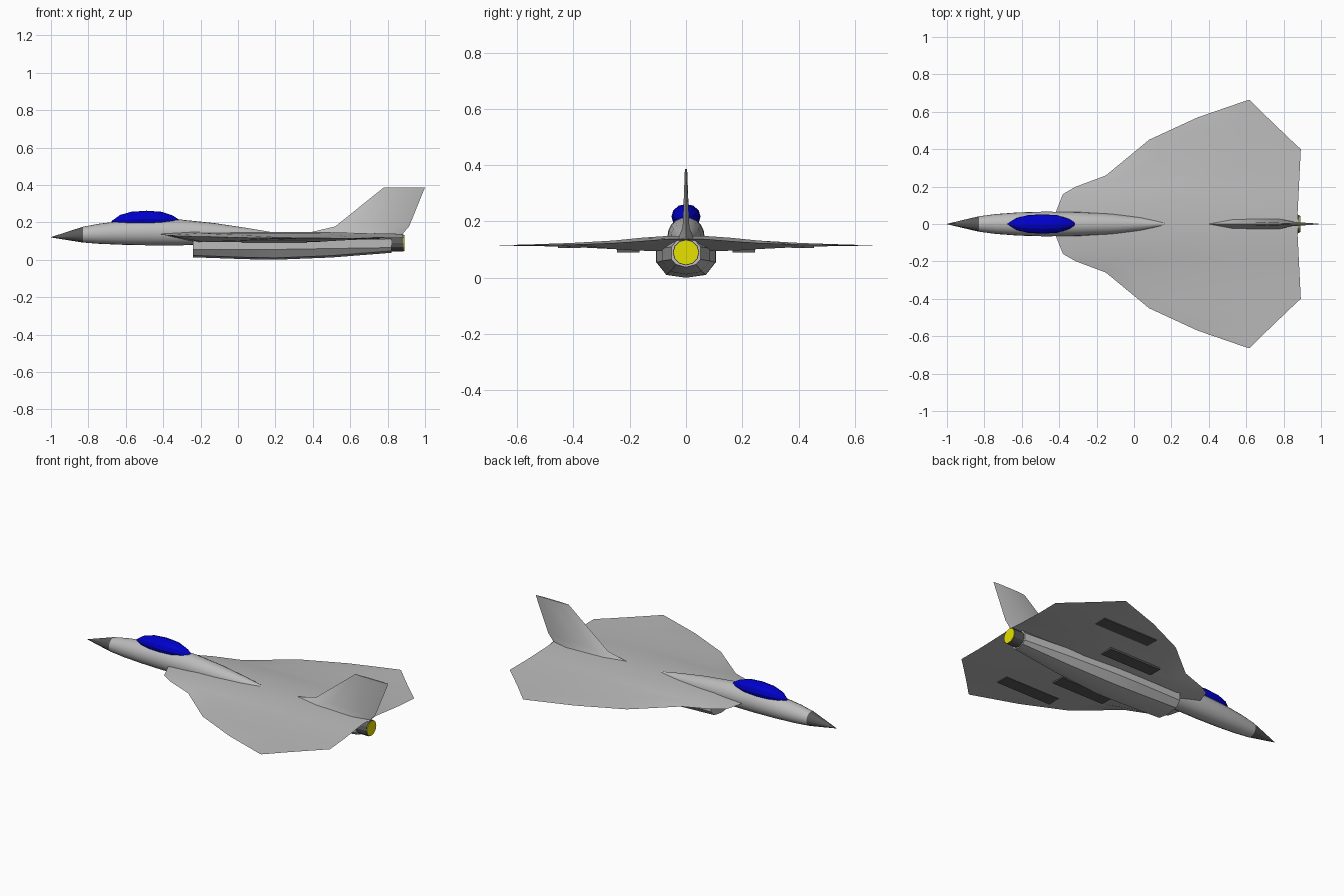
import bpy, bmesh, math

cube = bpy.data.objects.get("Cube")
if cube:
    bpy.data.objects.remove(cube, do_unlink=True)


def material(name, r, g, b):
    m = bpy.data.materials.new(name)
    m.use_nodes = True
    m.diffuse_color = (r, g, b, 1)
    m.node_tree.nodes["Principled BSDF"].inputs["Base Color"].default_value = (r, g, b, 1)
    return m


light_grey = material("light grey", 0.5, 0.5, 0.5)
dark_grey = material("dark grey", 0.1, 0.1, 0.1)
blue = material("canopy blue", 0.0, 0.0, 0.6)
yellow = material("exhaust yellow", 0.8, 0.76, 0.0)


def finish(name, bm, mat, angle):
    bmesh.ops.remove_doubles(bm, verts=bm.verts, dist=0.0005)
    bmesh.ops.recalc_face_normals(bm, faces=bm.faces)
    mesh = bpy.data.meshes.new(name)
    bm.to_mesh(mesh)
    bm.free()
    mesh.materials.append(mat)
    ob = bpy.data.objects.new(name, mesh)
    bpy.context.collection.objects.link(ob)
    bpy.ops.object.select_all(action="DESELECT")
    ob.select_set(True)
    bpy.context.view_layer.objects.active = ob
    if angle:
        bpy.ops.object.shade_smooth_by_angle(angle=math.radians(angle))
    return ob


def loft(name, rings, mat, angle=30):
    """Skin a row of equal-length closed rings and cap both ends."""
    bm = bmesh.new()
    rows = [[bm.verts.new(p) for p in ring] for ring in rings]
    n = len(rows[0])
    for a, b in zip(rows, rows[1:]):
        for i in range(n):
            j = (i + 1) % n
            bm.faces.new((a[i], a[j], b[j], b[i]))
    bm.faces.new(rows[0])
    bm.faces.new(rows[-1])
    return finish(name, bm, mat, angle)


def ellipse(x, half_width, bottom, top, sides=20):
    mid, half = (top + bottom) / 2, (top - bottom) / 2
    turn = 2 * math.pi / sides
    return [(x, half_width * math.sin(i * turn), mid + half * math.cos(i * turn))
            for i in range(sides)]


# Fuselage and nose: x, half width, bottom, top
body = [(-0.83, 0.041, 0.092, 0.176), (-0.74, 0.053, 0.085, 0.193),
        (-0.62, 0.062, 0.08, 0.207), (-0.48, 0.066, 0.077, 0.216),
        (-0.3, 0.064, 0.077, 0.214), (-0.12, 0.055, 0.085, 0.195),
        (0.04, 0.036, 0.1, 0.171), (0.13, 0.018, 0.115, 0.156),
        (0.19, 0.003, 0.13, 0.146)]
loft("fuselage", [ellipse(*s) for s in body], light_grey)
loft("nose_cone", [ellipse(-1, 0.001, 0.119, 0.121), ellipse(*body[0])], dark_grey)

# Canopy: faceted bubble half sunk into the fuselage
bubble = []
for x, s in ((-0.675, 0.03), (-0.63, 0.6), (-0.57, 0.9), (-0.49, 1),
             (-0.41, 0.9), (-0.35, 0.55), (-0.305, 0.03)):
    bubble.append(ellipse(x, 0.052 * s, 0.203 - 0.03 * s, 0.206 + 0.056 * s, 12))
loft("canopy", bubble, blue, 20)

# Wing: y, leading x, trailing x, edge z, bottom, top
half_wing = [(0, -0.42, 0.88, 0.138, 0.095, 0.149), (0.06, -0.42, 0.875, 0.138, 0.095, 0.149),
             (0.16, -0.38, 0.88, 0.13, 0.096, 0.142), (0.2, -0.31, 0.882, 0.127, 0.098, 0.138),
             (0.26, -0.15, 0.885, 0.123, 0.102, 0.132), (0.4, 0.02, 0.892, 0.118, 0.109, 0.124),
             (0.45, 0.08, 0.838, 0.117, 0.111, 0.122), (0.57, 0.34, 0.713, 0.116, 0.113, 0.118),
             (0.663, 0.61, 0.62, 0.115, 0.1145, 0.1155)]


def wing_ring(y, lead, trail, edge, bottom, top):
    c = trail - lead
    return [(lead, y, edge), (lead + 0.15 * c, y, top), (lead + 0.65 * c, y, top),
            (trail, y, edge), (lead + 0.65 * c, y, bottom), (lead + 0.15 * c, y, bottom)]


mirrored = [(-s[0], *s[1:]) for s in reversed(half_wing[1:])]
loft("wing", [wing_ring(*s) for s in mirrored + half_wing], light_grey)


# Engine duct under the wing: x, half width, bottom, chine, shoulder, top
def duct_ring(x, w, bottom, chine, shoulder, top):
    side = [(0.55 * w, top), (w, shoulder), (w, chine), (0.68 * w, bottom + 0.01)]
    right = [(x, y, z) for y, z in side]
    left = [(x, -y, z) for y, z in reversed(side)]
    return right + [(x, 0, bottom)] + left


duct = [(-0.24, 0.105, 0.013, 0.055, 0.1, 0.115), (0.04, 0.106, 0.003, 0.055, 0.1, 0.125),
        (0.2, 0.104, 0, 0.055, 0.1, 0.13), (0.5, 0.083, 0.012, 0.06, 0.105, 0.135),
        (0.82, 0.052, 0.037, 0.065, 0.11, 0.138)]
loft("engine_duct", [duct_ring(*s) for s in duct], light_grey)

# Nozzle and glowing exhaust disc
nozzle = [(0.8, 0.047, 0.044, 0.136), (0.885, 0.047, 0.044, 0.136)]
loft("nozzle", [ellipse(*s, 12) for s in nozzle], dark_grey)
exhaust = [(0.884, 0.044, 0.047, 0.133), (0.889, 0.044, 0.047, 0.133)]
loft("exhaust_disc", [ellipse(*s, 12) for s in exhaust], yellow, 0)


# Tail fin with flared root: z, leading x, trailing x, half thickness
def fin_ring(z, lead, trail, t):
    c = trail - lead
    return [(lead, 0, z), (lead + 0.3 * c, t, z), (lead + 0.8 * c, t, z),
            (trail, 0, z), (lead + 0.8 * c, -t, z), (lead + 0.3 * c, -t, z)]


fin = [(0.135, 0.33, 0.88, 0.028), (0.15, 0.4, 0.89, 0.024),
       (0.178, 0.52, 0.915, 0.012), (0.387, 0.78, 1, 0.004)]
loft("tail_fin", [fin_ring(*s) for s in fin], light_grey)

# Flat pods below each wing half: inner y, outer y, start x, end x, bottom
for place, y0, y1, x0, x1, z in (("inner", 0.165, 0.245, 0.02, 0.37, 0.09),
                                 ("outer", 0.375, 0.455, 0.22, 0.59, 0.106)):
    for side, s in (("left", -1), ("right", 1)):
        rings = [[(x, s * y0, z), (x, s * y1, z), (x, s * y1, z + 0.012), (x, s * y0, z + 0.012)]
                 for x in (x0, x1)]
        loft(f"{place}_{side}_pod", rings, dark_grey, 0)
